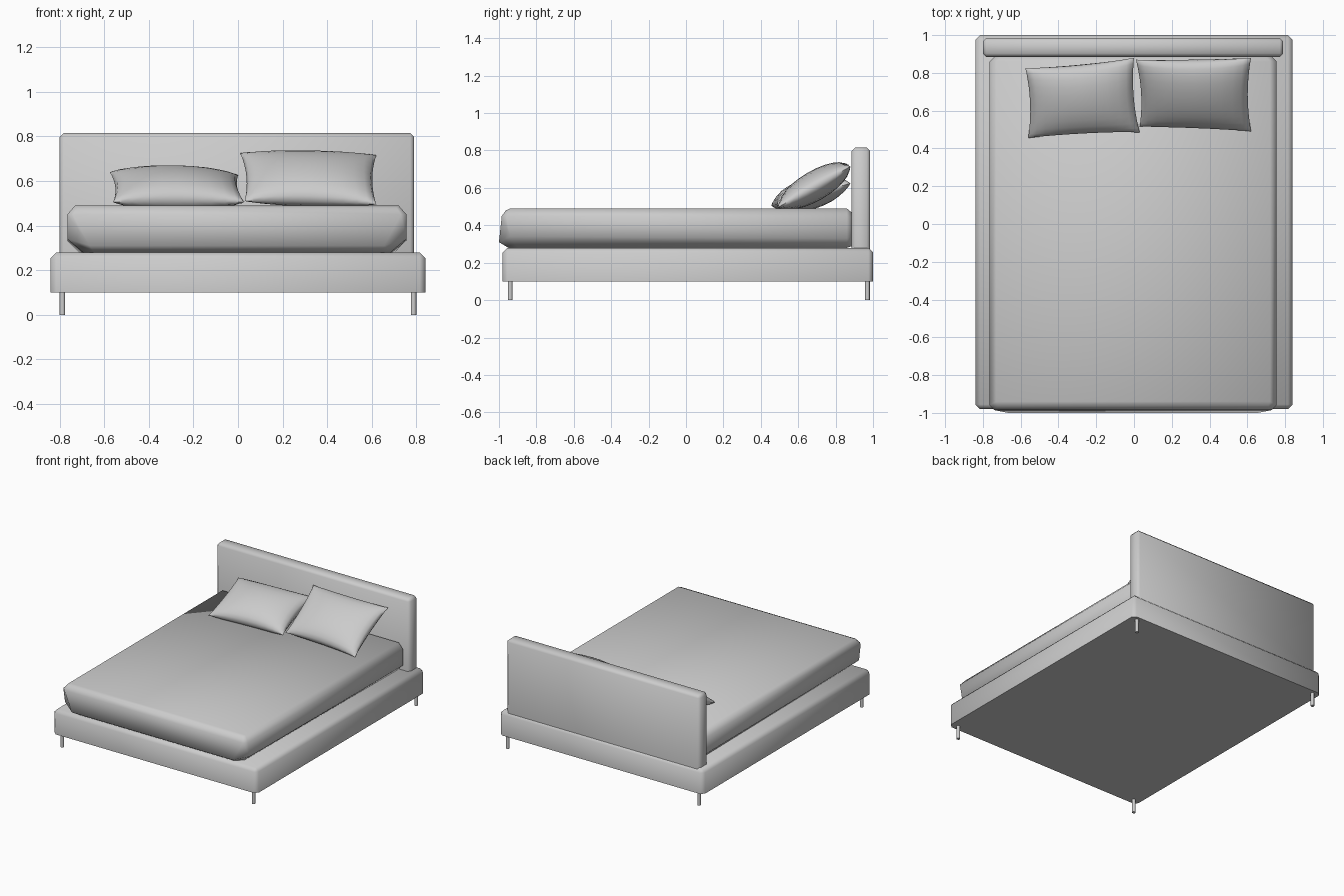
import bpy, bmesh, math
from mathutils import Vector

if "Cube" in bpy.data.objects:
    bpy.data.objects.remove(bpy.data.objects["Cube"], do_unlink=True)

# Single upholstery colour
grey = bpy.data.materials.new("light grey")
grey.use_nodes = True
COLOUR = (0.6, 0.6, 0.6, 1)
grey.diffuse_color = COLOUR
for node in grey.node_tree.nodes:
    if node.type == 'BSDF_PRINCIPLED':
        node.inputs["Base Color"].default_value = COLOUR


def finish(name, bm, angle=50):
    bmesh.ops.recalc_face_normals(bm, faces=bm.faces[:])
    mesh = bpy.data.meshes.new(name)
    bm.to_mesh(mesh)
    bm.free()
    mesh.materials.append(grey)
    obj = bpy.data.objects.new(name, mesh)
    bpy.context.collection.objects.link(obj)
    bpy.ops.object.select_all(action='DESELECT')
    obj.select_set(True)
    bpy.context.view_layer.objects.active = obj
    bpy.ops.object.shade_smooth_by_angle(angle=math.radians(angle))
    return obj


def soft_box(name, low, high, bevel):
    """Box with chamfered top and upright edges and a sharp underside."""
    bm = bmesh.new()
    bmesh.ops.create_cube(bm, size=1)
    for v in bm.verts:
        v.co = Vector([h if c > 0 else l for c, l, h in zip(v.co, low, high)])
    edges = [e for e in bm.edges if max(v.co.z for v in e.verts) > low[2] + 0.01]
    bmesh.ops.bevel(bm, geom=edges, offset=bevel, segments=1, affect='EDGES')
    return finish(name, bm)


soft_box("bed_frame", (-0.84, -0.98, 0.10), (0.84, 1.0, 0.28), 0.025)
soft_box("headboard", (-0.80, 0.885, 0.27), (0.79, 0.985, 0.815), 0.018)

# Legs
for side, sx in (("right", -1), ("left", 1)):
    for end, y in (("front", -0.94), ("back", 0.97)):
        bm = bmesh.new()
        bmesh.ops.create_cone(bm, cap_ends=True, segments=12, radius1=0.0125,
                              radius2=0.0125, depth=0.11)
        bmesh.ops.translate(bm, verts=bm.verts[:], vec=(sx * 0.787, y, 0.055))
        finish(f"{end}_{side}_leg", bm)

# Mattress: mirrored half sections lofted from head to foot, tucked at the foot
sections = [
    [(0.69, 0.89, 0.29), (0.73, 0.89, 0.34), (0.73, 0.89, 0.44), (0.70, 0.89, 0.465)],
    [(0.71, 0.86, 0.28), (0.76, 0.86, 0.33), (0.76, 0.86, 0.45), (0.725, 0.86, 0.49)],
    [(0.69, -0.90, 0.28), (0.76, -0.94, 0.34), (0.76, -0.96, 0.45), (0.725, -0.94, 0.49)],
    [(0.64, -0.95, 0.28), (0.66, -1.0, 0.31), (0.735, -0.985, 0.45), (0.715, -0.963, 0.48)],
]
bm = bmesh.new()
rings = []
for half in sections:
    ring = half + [(-x, y, z) for x, y, z in reversed(half)]
    rings.append([bm.verts.new((x - 0.005, y, z)) for x, y, z in ring])
for a, b in zip(rings, rings[1:]):
    for i in range(len(a)):
        j = (i + 1) % len(a)
        bm.faces.new((a[i], a[j], b[j], b[i]))
bm.faces.new(rings[0])
for i in range(3):
    r = rings[-1]
    bm.faces.new((r[i], r[i + 1], r[6 - i], r[7 - i]))
finish("mattress", bm, 60)


def pillow(name, corners, puff, n=12):
    """Cushion stretched over four corners, pinched at the seam."""
    fl, fr, br, bl = [Vector(c) for c in corners]
    normal = (fr - fl + br - bl).cross(bl - fl + br - fr).normalized()
    bm = bmesh.new()
    for sign in (1, -1):
        grid = []
        for i in range(n + 1):
            row = []
            for j in range(n + 1):
                # Denser rows near the seam
                u = math.sin((i / n - 0.5) * math.pi)
                v = math.sin((j / n - 0.5) * math.pi)
                s = (u * (1 - 0.06 * (1 - v * v)) + 1) / 2
                t = (v * (1 - 0.06 * (1 - u * u)) + 1) / 2
                point = fl.lerp(fr, s).lerp(bl.lerp(br, s), t)
                swell = max(0, (1 - u * u) * (1 - v * v)) ** 0.45
                row.append(bm.verts.new(point + normal * sign * puff * swell))
            grid.append(row)
        for i in range(n):
            for j in range(n):
                bm.faces.new((grid[i][j], grid[i + 1][j],
                              grid[i + 1][j + 1], grid[i][j + 1]))
    bmesh.ops.remove_doubles(bm, verts=bm.verts[:], dist=0.0005)
    return finish(name, bm, 60)


pillow("right_pillow", [(-0.56, 0.455, 0.505), (0.03, 0.485, 0.505),
                        (0.0, 0.88, 0.625), (-0.575, 0.825, 0.64)], 0.085)
pillow("left_pillow", [(0.03, 0.515, 0.51), (0.62, 0.49, 0.495),
                       (0.62, 0.88, 0.715), (0.01, 0.87, 0.725)], 0.08)
